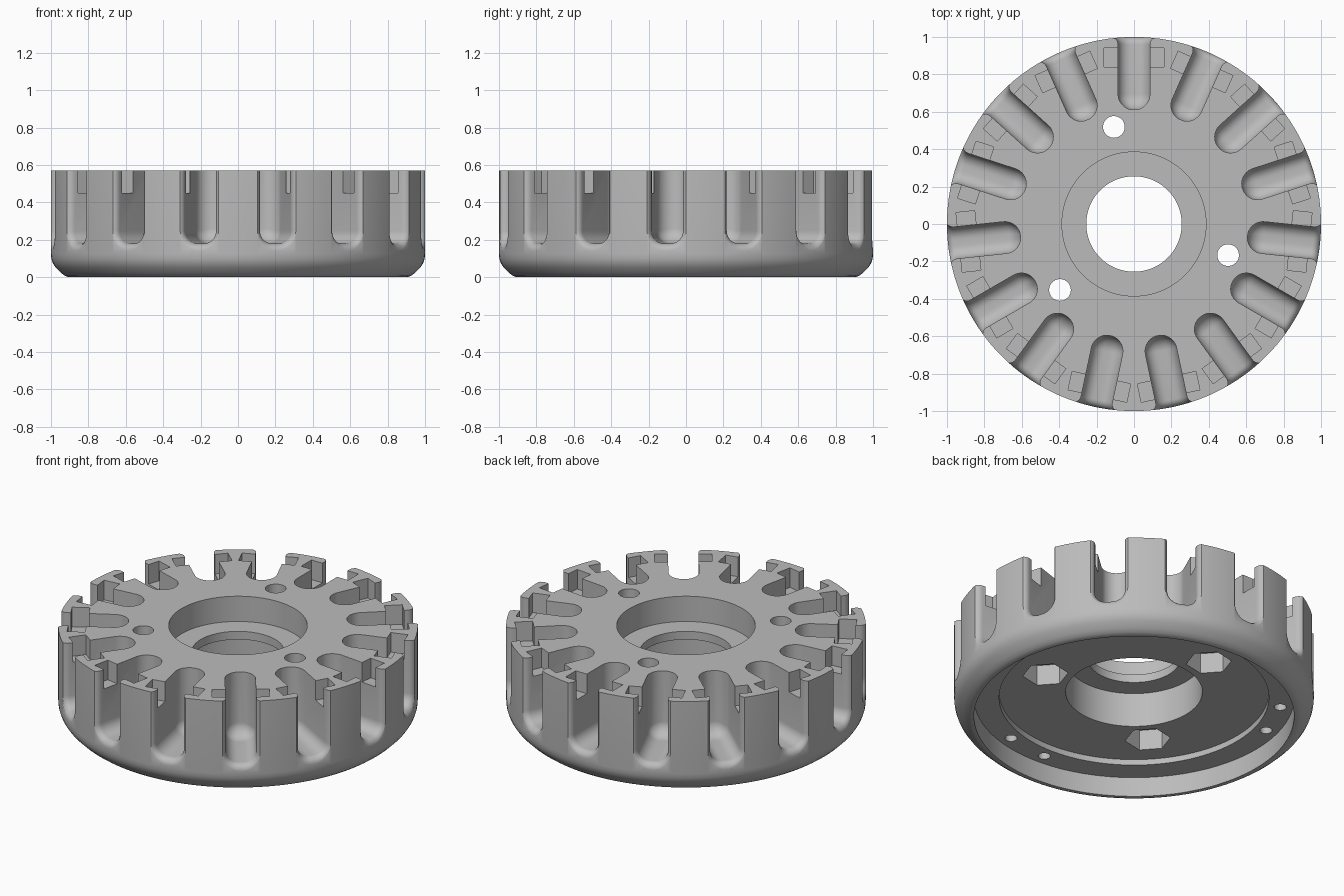
import bpy, bmesh
from math import sin, cos, pi, radians, sqrt
from mathutils import Matrix, Vector

if "Cube" in bpy.data.objects:
    bpy.data.objects.remove(bpy.data.objects["Cube"], do_unlink=True)

SEG = 180
TOP = 0.57
SLOTS = 15
SLOT_ANGLES = [90 + i * 360 / SLOTS for i in range(SLOTS)]

grey = bpy.data.materials.new("plain grey")
grey.use_nodes = True
colour = (0.5, 0.5, 0.5, 1)
grey.diffuse_color = colour
grey.node_tree.nodes["Principled BSDF"].inputs["Base Color"].default_value = colour


def finish(name, bm):
    bmesh.ops.recalc_face_normals(bm, faces=bm.faces)
    mesh = bpy.data.meshes.new(name)
    bm.to_mesh(mesh)
    bm.free()
    mesh.materials.append(grey)
    obj = bpy.data.objects.new(name, mesh)
    bpy.context.collection.objects.link(obj)
    return obj


def loft(bm, rings, closed=False):
    """Skin a list of point rings; cap the ends unless the loop closes."""
    loops = [[bm.verts.new(p) for p in ring] for ring in rings]
    pairs = list(zip(loops, loops[1:]))
    if closed:
        pairs.append((loops[-1], loops[0]))
    for a, b in pairs:
        n = len(a)
        for i in range(n):
            j = (i + 1) % n
            bm.faces.new((a[i], a[j], b[j], b[i]))
    if not closed:
        bm.faces.new(loops[0])
        bm.faces.new(loops[-1])


def turn(deg):
    return Matrix.Rotation(radians(deg), 4, 'Z')


def prism(bm, sides, radius, dist, deg, z0, z1, spin=0):
    """Upright prism at a polar position."""
    rings = [[turn(deg) @ Vector((dist + radius * cos(2 * pi * i / sides + spin),
                                  radius * sin(2 * pi * i / sides + spin), z))
              for i in range(sides)] for z in (z0, z1)]
    loft(bm, rings)


# Turned body: rounded rim, stepped underside, counterbored centre
profile = [(0.89, 0), (0.905, 0), (0.925, 0.007), (0.945, 0.022), (0.975, 0.052),
           (0.99, 0.075), (0.998, 0.1), (1, 0.125), (1, TOP), (0.385, TOP),
           (0.385, 0.415), (0.255, 0.415), (0.255, 0.365), (0.38, 0.365),
           (0.38, 0.155), (0.75, 0.155), (0.75, 0.12), (0.89, 0.12)]
bm = bmesh.new()
loft(bm, [[(r * cos(2 * pi * i / SEG), r * sin(2 * pi * i / SEG), z)
           for i in range(SEG)] for r, z in profile], closed=True)
body = finish("slotted_wheel_body", bm)

# Slot cutter: U section swept outward, domed inner end, flared mouth
HALF, FLOOR, CORNER, FLARE = 0.085, 0.18, 0.068, 0.04


def u_section(r, grow):
    h, base = HALF + grow, FLOOR - grow
    c = max(CORNER + grow, h * 0.8)
    right = [(h - c + c * sin(a), base + c - c * cos(a))
             for a in (pi / 2 * k / 8 for k in range(9))]
    side = [(h, TOP + 0.1)] + right[::-1]
    pts = side + [(-x, z) for x, z in side[::-1]]
    return [Vector((r, x, z)) for x, z in pts]


stations = []
for k in range(1, 11):
    t = pi / 2 * k / 10
    stations.append((0.61 + HALF * (1 - cos(t)), HALF * (sin(t) - 1)))
for k in range(7):
    t = pi / 2 * k / 6
    stations.append((0.96 + FLARE * sin(t), FLARE * (1 - cos(t))))
stations.append((1.06, FLARE))

bm = bmesh.new()
for deg in SLOT_ANGLES:
    loft(bm, [[turn(deg) @ p for p in u_section(r, g)] for r, g in stations])
slots = finish("slot_cutter", bm)

# Rectangular notches across the top of each slot
bm = bmesh.new()
for deg in SLOT_ANGLES:
    box = Matrix.Translation((0.89, 0, 0.55)) @ Matrix.Diagonal((0.1, 0.32, 0.2, 1))
    bmesh.ops.create_cube(bm, size=1, matrix=turn(deg) @ box)
notches = finish("notch_cutter", bm)

# Hexagonal nut pockets and paired blind holes underneath
bm = bmesh.new()
for i in range(3):
    prism(bm, 6, 0.127, 0.53, 101.7 + 120 * i, 0.05, 0.28, spin=pi / 6)
    for side in (-9.5, 9.5):
        prism(bm, 24, 0.034, 0.82, 37 + 120 * i + side, 0.05, 0.16)
pockets = finish("pocket_cutter", bm)

# Bolt holes through the plate
bm = bmesh.new()
for i in range(3):
    prism(bm, 32, 0.058, 0.53, 101.7 + 120 * i, 0.2, 0.7)
bolts = finish("bolt_hole_cutter", bm)

# Cut everything out of the body
cutters = [slots, notches, pockets, bolts]
bpy.context.view_layer.objects.active = body
body.select_set(True)
for cutter in cutters:
    mod = body.modifiers.new(cutter.name, 'BOOLEAN')
    mod.operation = 'DIFFERENCE'
    mod.solver = 'EXACT'
    mod.object = cutter
    bpy.ops.object.modifier_apply(modifier=mod.name)
for cutter in cutters:
    bpy.data.objects.remove(cutter, do_unlink=True)

bpy.ops.object.shade_smooth_by_angle(angle=radians(30))
